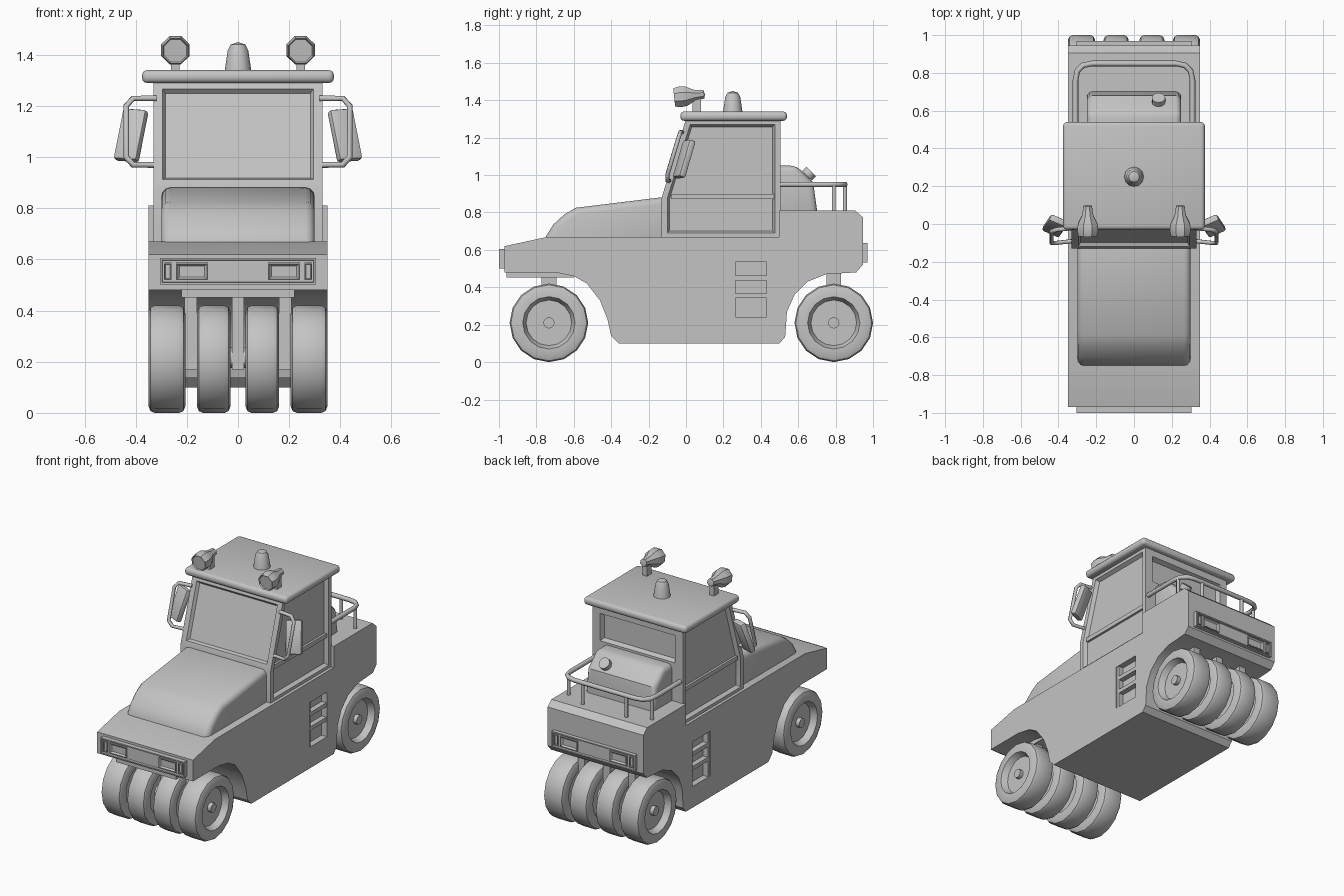
import bpy, bmesh, math
from mathutils import Matrix, Vector

if "Cube" in bpy.data.objects:
    bpy.data.objects.remove(bpy.data.objects["Cube"])

grey = bpy.data.materials.new("light grey")
grey.diffuse_color = (0.55, 0.55, 0.55, 1)
grey.use_nodes = True
grey.node_tree.nodes["Principled BSDF"].inputs["Base Color"].default_value = grey.diffuse_color


def finish(name, bm, smooth=True):
    bmesh.ops.recalc_face_normals(bm, faces=bm.faces[:])
    me = bpy.data.meshes.new(name)
    bm.to_mesh(me)
    bm.free()
    me.materials.append(grey)
    ob = bpy.data.objects.new(name, me)
    bpy.context.collection.objects.link(ob)
    if smooth:
        bpy.ops.object.select_all(action='DESELECT')
        ob.select_set(True)
        bpy.context.view_layer.objects.active = ob
        bpy.ops.object.shade_smooth_by_angle(angle=math.radians(32))
    return ob


def round_edges(bm, width, segs):
    bm.normal_update()
    sharp = [e for e in bm.edges if e.calc_face_angle(0) > 0.7]
    bmesh.ops.bevel(bm, geom=sharp, offset=width, segments=segs, profile=0.5,
                    affect='EDGES', clamp_overlap=True)


def add_box(bm, lo, hi):
    lo, hi = Vector(lo), Vector(hi)
    m = Matrix.Translation((lo + hi) / 2) @ Matrix.Diagonal((*(hi - lo), 1))
    return bmesh.ops.create_cube(bm, size=1, matrix=m)


def box(name, lo, hi, bevel=0, segs=2):
    bm = bmesh.new()
    add_box(bm, lo, hi)
    if bevel:
        round_edges(bm, bevel, segs)
    return finish(name, bm)


def prism_bm(pts, half):
    """Side profile (y, z) stretched across x."""
    bm = bmesh.new()
    f = bm.faces.new([bm.verts.new((-half, y, z)) for y, z in pts])
    g = bmesh.ops.extrude_face_region(bm, geom=[f])['geom']
    bmesh.ops.translate(bm, vec=(2 * half, 0, 0),
                        verts=[v for v in g if isinstance(v, bmesh.types.BMVert)])
    bmesh.ops.recalc_face_normals(bm, faces=bm.faces[:])
    return bm


def recess(bm, face, border, depth, slope=0.012):
    bmesh.ops.inset_region(bm, faces=[face], thickness=border, use_even_offset=True)
    bmesh.ops.inset_region(bm, faces=[face], thickness=slope, depth=-depth,
                           use_even_offset=True)


def lathe(name, pts, segs, matrix):
    """Profile (radius, height) spun about z, then placed."""
    bm = bmesh.new()
    vs = [bm.verts.new((r, 0, h)) for r, h in pts]
    es = [bm.edges.new(p) for p in zip(vs, vs[1:])]
    bmesh.ops.spin(bm, geom=vs + es, cent=(0, 0, 0), axis=(0, 0, 1),
                   angle=math.tau, steps=segs, use_merge=False)
    bmesh.ops.remove_doubles(bm, verts=bm.verts[:], dist=1e-5)
    bm.transform(matrix)
    return finish(name, bm)


def tube(name, pts, radius):
    cu = bpy.data.curves.new(name, 'CURVE')
    cu.dimensions = '3D'
    cu.bevel_depth, cu.bevel_resolution, cu.use_fill_caps = radius, 1, True
    sp = cu.splines.new('POLY')
    sp.points.add(len(pts) - 1)
    for p, co in zip(sp.points, pts):
        p.co = (*co, 1)
    cu.materials.append(grey)
    ob = bpy.data.objects.new(name, cu)
    bpy.context.collection.objects.link(ob)


# Chassis with wheel arches and raised rear deck
body = finish("body", prism_bm([
    (-.97, .48), (-.97, .62), (-.74, .67), (.5, .67), (.5, .81), (.905, .81),
    (.945, .775), (.945, .52), (.91, .48), (.75, .47), (.65, .43), (.58, .36),
    (.54, .27), (.53, .135), (.5, .1), (-.36, .1), (-.4, .14), (-.42, .23),
    (-.46, .33), (-.53, .42), (-.6, .46), (-.7, .48)], .35))

# Louvred vents sunk into both flanks
bm = bmesh.new()
for s in (-1, 1):
    add_box(bm, (s * .35 - .04, .245, .24), (s * .35 + .04, .43, .535))
cutter = finish("vent_cutter", bm, False)
cutter.hide_render = True
cutter.hide_viewport = True
mod = body.modifiers.new("vents", 'BOOLEAN')
mod.object, mod.solver = cutter, 'EXACT'
for s in (-1, 1):
    for z in (.355, .45):
        box("vent_louvre", (s * .325 - .02, .24, z - .013), (s * .325 + .02, .435, z + .013))
    box("vent_post", (s * .325 - .02, .24, .235), (s * .325 + .02, .265, .54))

# Hood
bm = prism_bm([(-.75, .6), (-.75, .67), (-.71, .735), (-.65, .79), (-.59, .825),
               (-.1, .885), (-.1, .6)], .3)
round_edges(bm, .035, 3)
finish("hood", bm)

# Cab with recessed windows
bm = prism_bm([(-.13, .66), (-.13, .88), (0, 1.3), (.505, 1.3), (.505, 1.01),
               (.505, .66)], .33)
bm.normal_update()
for f in bm.faces[:]:
    c, n = f.calc_center_median(), f.normal.copy()
    if abs(n.x) > .9:
        recess(bm, f, .03, .025)
    elif n.y < -.5 and c.z > 1:
        recess(bm, f, .035, .02)
    elif n.y > .9 and c.z > 1.05:
        recess(bm, f, .055, .03)
finish("cab", bm)
for s in (-1, 1):
    box("door_sash", (s * .312 - .008, -.08, .872), (s * .312 + .008, .47, .9))

# Roof, beacon and work lights
box("roof", (-.375, -.03, 1.29), (.375, .54, 1.34), .02, 3)
lathe("beacon", [(0, 0), (.052, 0), (.04, .08), (.028, .102), (0, .112)], 12,
      Matrix.Translation((0, .25, 1.338)))
for s in (-1, 1):
    lathe("work_light", [(0, .008), (.048, .008), (.053, 0), (.06, .03), (.056, .065),
                         (.032, .11), (.024, .16), (0, .165)], 8,
          Matrix.Translation((s * .245, -.063, 1.415)) @ Matrix.Rotation(math.radians(-84), 4, 'X')
          @ Matrix.Rotation(math.pi / 8, 4, 'Z'))
    box("light_post", (s * .245 - .016, .035, 1.335), (s * .245 + .016, .08, 1.42))

# Mirrors on tube brackets
for s in (-1, 1):
    tube("mirror_bracket", [(s * x, y, z) for x, y, z in (
        (.32, -.02, 1.23), (.41, -.03, 1.23), (.437, -.04, 1.2), (.437, -.1, 1.0),
        (.41, -.1, .97), (.32, -.09, .97))], .012)
    bm = bmesh.new()
    add_box(bm, (-.05, -.02, -.105), (.05, .02, .105))
    round_edges(bm, .012, 2)
    bm.transform(Matrix.Translation((s * .418, -.01, 1.085))
                 @ Matrix.Rotation(s * math.radians(22), 4, 'Z')
                 @ Matrix.Rotation(math.radians(-19), 4, 'X')
                 @ Matrix.Rotation(s * math.radians(-4), 4, 'Y'))
    finish("mirror", bm)

# Tank behind the cab with filler cap
bm = prism_bm([(.45, .78), (.45, 1.05), (.59, 1.05), (.68, .96), (.705, .78)], .25)
round_edges(bm, .03, 3)
finish("tank", bm)
lathe("filler_cap", [(0, 0), (.022, 0), (.022, .03), (.036, .03), (.036, .062), (0, .062)], 12,
      Matrix.Translation((.13, .625, .975)) @ Matrix.Rotation(math.radians(-45), 4, 'X'))

# Rear guard rail
half = [(.31, .5), (.31, .76), (.3, .81), (.27, .84), (.22, .85)]
tube("guard_rail", [(x, y, .95) for x, y in half] + [(-x, y, .95) for x, y in half[::-1]], .015)
for x, y in ((.305, .79), (.16, .85)):
    for s in (-1, 1):
        tube("rail_post", [(s * x, y, .8), (s * x, y, .95)], .012)


# Light panels at both ends: a sunk frame holding sunk lamps
def sunk_panel(name, x, z, w, h, y_in, y_out, border, depth, slope):
    bm = bmesh.new()
    add_box(bm, (x - w, min(y_in, y_out), z - h), (x + w, max(y_in, y_out), z + h))
    bm.normal_update()
    side = 1 if y_out > y_in else -1
    recess(bm, next(f for f in bm.faces if f.normal.y * side > .9), border, depth, slope)
    finish(name, bm, False)


for y_in, y_out, z in ((-.95, -1.0, .553), (.93, .97, .585)):
    d = 1 if y_out > 0 else -1
    sunk_panel("light_panel", 0, z, .305, .052, y_in, y_out, .008, .012, .002)
    for s in (-1, 1):
        sunk_panel("headlight", s * .18, z, .062, .034, y_in, y_out - d * .002, .004, .018, .015)
        sunk_panel("marker_light", s * .275, z, .015, .034, y_in, y_out - d * .002, .004, .008, .002)

# Axles, forks and the four-wide wheel sets
box("front_underplate", (-.22, -.96, .452), (.22, -.6, .49))
for y in (-.733, .79):
    for x in (-.185, 0, .185):
        box("axle_fork", (x - .024, y - .04, .17), (x + .024, y + .04, .49))
    lathe("axle", [(0, -.29), (.04, -.29), (.04, .29), (0, .29)], 16,
          Matrix.Translation((0, y, .215)) @ Matrix.Rotation(math.pi / 2, 4, 'Y'))
    for x, w in ((-.278, .072), (-.095, .066), (.095, .066), (.278, .072)):
        side = [(0, w - .04), (.122, w - .04), (.14, w), (.185, w), (.203, w - .008), (.21, w - .024)]
        place = Matrix.Translation((x, y, .21)) @ Matrix.Rotation(math.pi / 2, 4, 'Y')
        lathe("wheel", side + [(r, -h) for r, h in side[::-1]], 16, place)
        lathe("wheel_hub", [(0, -w + .015), (.03, -w + .015), (.03, w - .015), (0, w - .015)],
              12, place)
